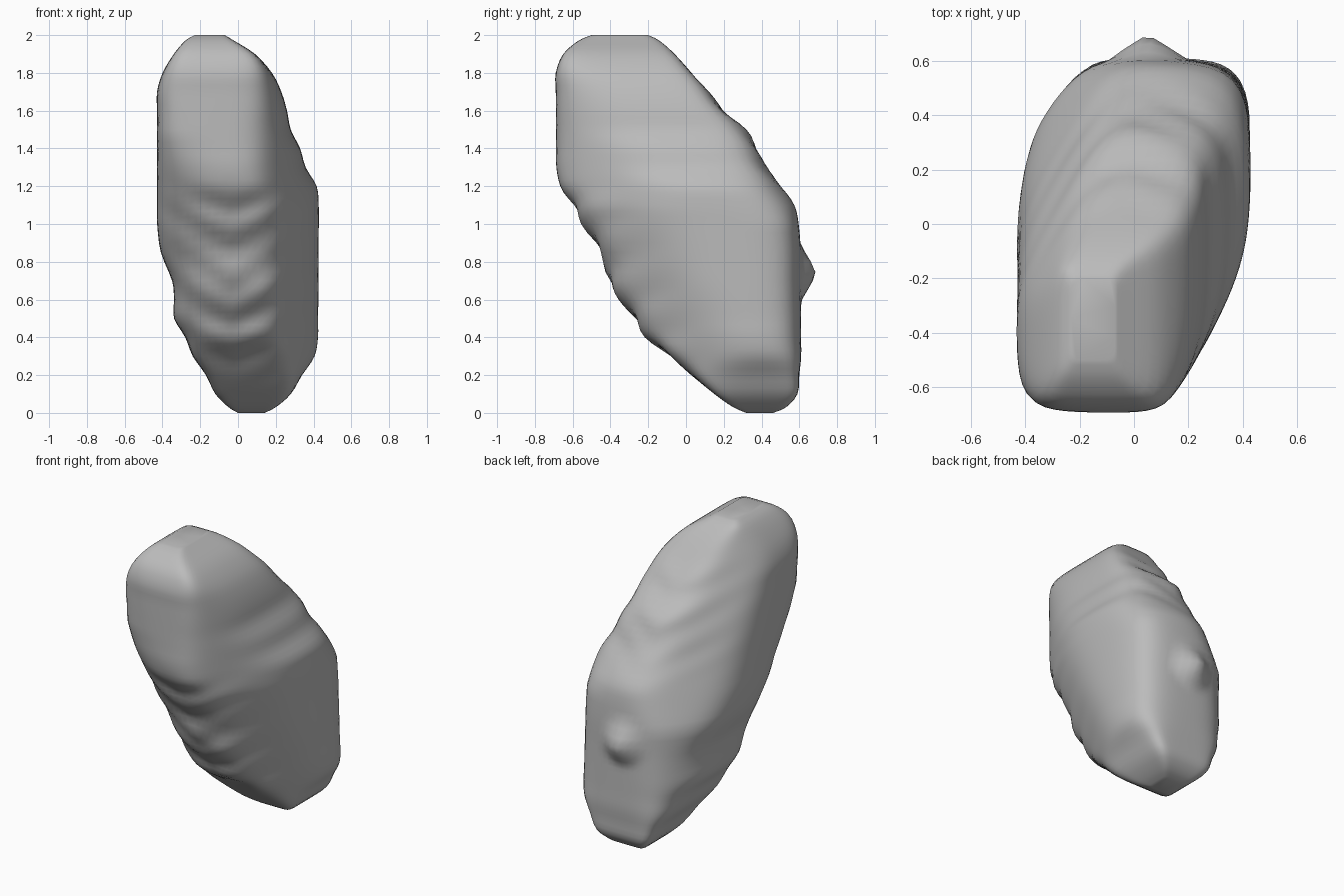
import bpy
import bmesh
import math

cube = bpy.data.objects.get("Cube")
if cube:
    bpy.data.objects.remove(cube, do_unlink=True)

# Height, then left, right, front and back limits of the boulder at that height
LEVELS = [
    (0, 0, .14, .32, .46), (.03, -.05, .2, .25, .53),
    (.1, -.12, .28, .15, .59), (.2, -.17, .34, .03, .6),
    (.3, -.24, .41, -.08, .61), (.4, -.28, .43, -.21, .61),
    (.5, -.34, .43, -.27, .61), (.6, -.34, .43, -.35, .61),
    (.7, -.35, .43, -.41, .61), (.85, -.41, .43, -.45, .61),
    (1, -.43, .43, -.55, .6), (1.1, -.43, .43, -.6, .58),
    (1.2, -.43, .42, -.67, .51), (1.3, -.43, .36, -.69, .43),
    (1.4, -.43, .33, -.69, .38), (1.5, -.43, .28, -.69, .32),
    (1.6, -.43, .26, -.69, .2), (1.7, -.43, .23, -.69, .12),
    (1.8, -.4, .18, -.69, .03), (1.9, -.34, .09, -.65, -.06),
    (1.97, -.28, -.02, -.57, -.14), (2, -.23, -.07, -.5, -.2),
]
# Leaning planes that trim the corners: normal, widest offset,
# offset at the ground and its change with height
TRIMS = [
    (.88, -.475, .44, .18, .24),
    (-.8, .6, .51, .81, -.35),
    (.707, .707, .68, 1.23, -.55),
    (-.707, -.707, .76, .11, .44),
]
SEGMENTS = 80
STEPS = 3
SHARPNESS = 9


def catmull(a, b, c, d, t):
    """Smooth curve value between b and c."""
    return b + .5 * t * (c - a + t * (2 * a - 5 * b + 4 * c - d
                                      + t * (3 * (b - c) + d - a)))


def smooth_levels():
    """Fill in extra levels between the given ones."""
    last = len(LEVELS) - 1
    for i in range(last):
        keys = [LEVELS[min(max(i + k, 0), last)] for k in (-1, 0, 1, 2)]
        for s in range(STEPS):
            yield [catmull(*column, s / STEPS) for column in zip(*keys)]
    yield LEVELS[last]


def outline_point(level, angle):
    """Point on the soft intersection of the wall planes at one level."""
    z, left, right, front, back = level
    cx, cy = (left + right) / 2, (front + back) / 2
    dx, dy = math.cos(angle), math.sin(angle)
    total = (abs(dx) / ((right - left) / 2)) ** SHARPNESS
    total += (abs(dy) / ((back - front) / 2)) ** SHARPNESS
    for nx, ny, widest, ground, lean in TRIMS:
        offset = min(widest, ground + lean * z)
        reach = max(offset - nx * cx - ny * cy, .05)
        total += max((nx * dx + ny * dy) / reach, 0) ** SHARPNESS
    radius = total ** (-1 / SHARPNESS)
    return cx + dx * radius, cy + dy * radius, z, dy


def weather(x, y, z, facing):
    """Chevron ripples on both slopes and a knob on the back."""
    wave = math.sin(math.tau * (z - .6 * abs(x + .03)) / .2)
    if facing < 0:
        slope = max(0, min(1, (1.25 - z) * 5, (z - .15) * 5))
    else:
        slope = max(0, min(1, (z - 1.1) * 5, (1.85 - z) * 5)) * .6
    y += .01 * wave * slope * facing ** 2
    if facing > 0:
        distance = math.hypot(x - .05, z - .74)
        y += .088 * max(0, 1 - distance / .15)
    return x, y, z


# Loft the boulder from rings
bm = bmesh.new()
rings = []
for level in smooth_levels():
    ring = []
    for i in range(SEGMENTS):
        point = outline_point(level, math.tau * i / SEGMENTS)
        ring.append(bm.verts.new(weather(*point)))
    rings.append(ring)
for low, high in zip(rings, rings[1:]):
    for i in range(SEGMENTS):
        j = (i + 1) % SEGMENTS
        bm.faces.new((low[i], low[j], high[j], high[i]))
bm.faces.new(rings[0][::-1])
bm.faces.new(rings[-1])
bmesh.ops.recalc_face_normals(bm, faces=bm.faces)

mesh = bpy.data.meshes.new("boulder")
bm.to_mesh(mesh)
bm.free()
boulder = bpy.data.objects.new("boulder", mesh)
bpy.context.collection.objects.link(boulder)

# Plain stone colour
stone = bpy.data.materials.new("stone_grey")
stone.use_nodes = True
colour = (.5, .5, .5, 1)
stone.diffuse_color = colour
stone.node_tree.nodes["Principled BSDF"].inputs["Base Color"].default_value = colour
mesh.materials.append(stone)

bpy.ops.object.select_all(action='DESELECT')
boulder.select_set(True)
bpy.context.view_layer.objects.active = boulder
bpy.ops.object.shade_smooth_by_angle(angle=math.radians(50))
